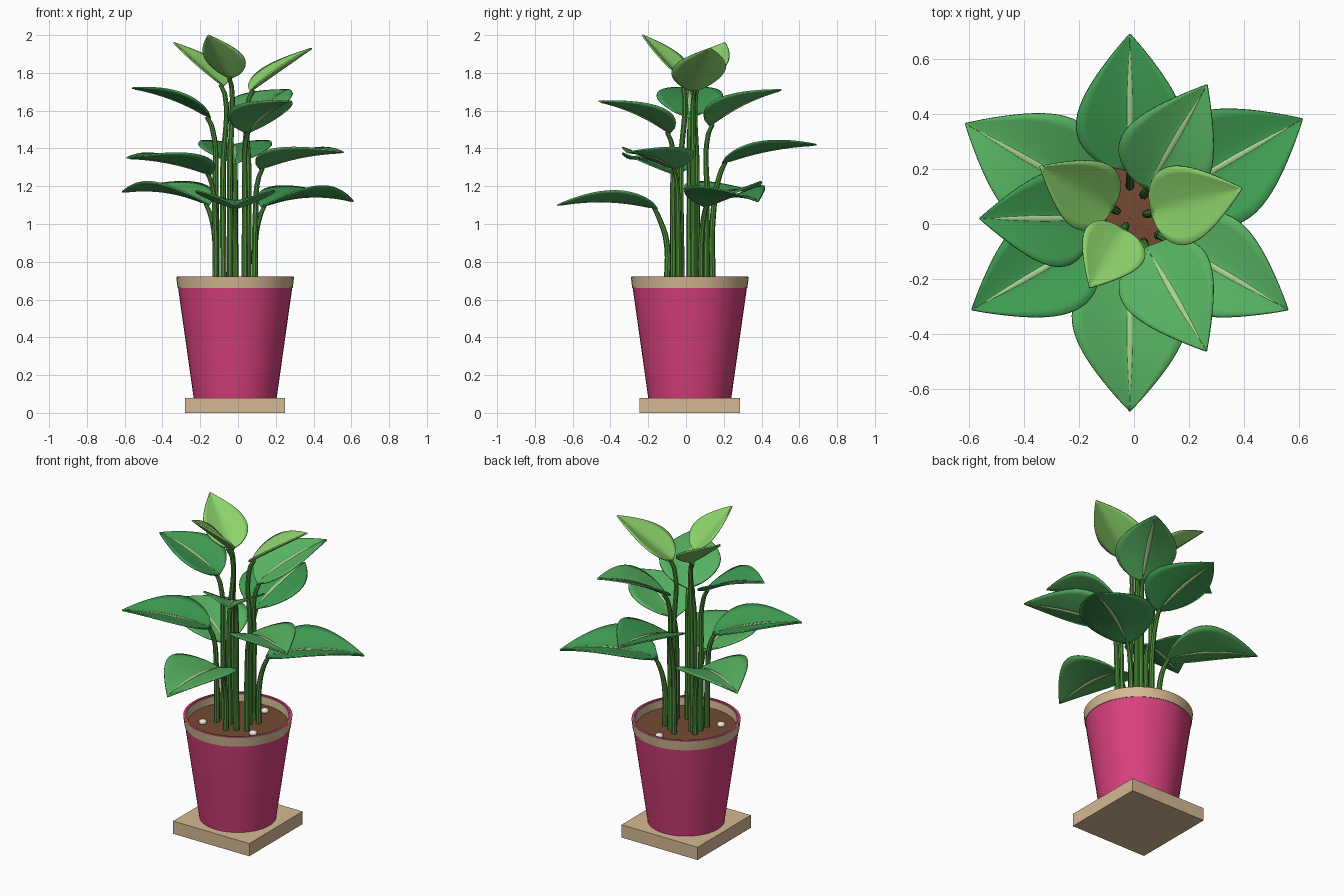
import bpy, math
from mathutils import Vector

if "Cube" in bpy.data.objects:
    bpy.data.objects.remove(bpy.data.objects["Cube"])

CX, CY = -0.015, 0.02          # plant axis


def material(name, r, g, b):
    m = bpy.data.materials.new(name)
    m.diffuse_color = (*[(c / 255) ** 2.2 for c in (r, g, b)], 1)
    m.use_nodes = True
    m.node_tree.nodes["Principled BSDF"].inputs["Base Color"].default_value = m.diffuse_color
    return m


PINK = material("pink", 214, 66, 124)
WOOD = material("beige", 212, 184, 146)
SOIL = material("soil", 116, 76, 54)
STONE = material("stone", 232, 228, 218)
STEM = material("stem", 76, 138, 58)
VEIN = material("vein", 168, 210, 142)
DARK = material("dark_leaf", 66, 156, 84)
MID = material("mid_leaf", 88, 178, 98)
LIME = material("young_leaf", 140, 212, 108)


def smooth(ob, angle=40):
    bpy.ops.object.select_all(action='DESELECT')
    ob.select_set(True)
    bpy.context.view_layer.objects.active = ob
    bpy.ops.object.shade_smooth_by_angle(angle=math.radians(angle))


def mesh_object(name, verts, faces, mat):
    me = bpy.data.meshes.new(name)
    me.from_pydata(verts, [], faces)
    me.materials.append(mat)
    ob = bpy.data.objects.new(name, me)
    bpy.context.collection.objects.link(ob)
    return ob


def lathe(name, profile, mat, closed=False, n=40):
    """Spin (radius, z) points around the plant axis."""
    verts = [(CX + r * math.cos(2 * math.pi * i / n), CY + r * math.sin(2 * math.pi * i / n), z)
             for r, z in profile for i in range(n)]
    k = len(profile)
    faces = [(j * n + i, j * n + (i + 1) % n, (j + 1) % k * n + (i + 1) % n, (j + 1) % k * n + i)
             for j in range(k if closed else k - 1) for i in range(n)]
    if not closed:
        faces.append(tuple(reversed(range(n))))
    smooth(mesh_object(name, verts, faces, mat))


def polar(az, r, z):
    a = math.radians(az)
    return Vector((CX + r * math.cos(a), CY + r * math.sin(a), z))


def blade(name, az, base, tip, bulge, half, mat, t0=0.0, t1=1.0, thick=0.008, vein=0):
    """Cupped, pointed leaf strip following an arched midrib."""
    side = Vector((-math.sin(math.radians(az)), math.cos(math.radians(az)), 0))
    axis = (polar(az, *tip) - polar(az, *base)).normalized()
    up = axis.cross(side)
    rows, cols = 20, 3 if vein else 11
    verts = []
    for i in range(rows + 1):
        s = i / rows
        t = t0 + (t1 - t0) * s
        mid = polar(az, *base).lerp(polar(az, *tip), t) + up * bulge * 4 * t * (1 - t)
        w = half * max(math.sin(math.pi * t ** 0.68), 0.004) ** 0.92
        if vein:
            w = vein * max(math.sin(math.pi * s ** 0.8), 0.03)
        for j in range(cols):
            u = 2 * j / (cols - 1) - 1
            lift = 0.28 * w * abs(u) ** 1.2
            verts.append(mid + side * w * u + up * lift)
    faces = [(i * cols + j, (i + 1) * cols + j, (i + 1) * cols + j + 1, i * cols + j + 1)
             for i in range(rows) for j in range(cols - 1)]
    ob = mesh_object(name, verts, faces, mat)
    sol = ob.modifiers.new("thickness", 'SOLIDIFY')
    sol.thickness, sol.offset = thick, 0
    smooth(ob)


def stem(name, points):
    cu = bpy.data.curves.new(name, 'CURVE')
    cu.dimensions = '3D'
    cu.bevel_depth, cu.bevel_resolution, cu.resolution_u = 0.016, 2, 6
    cu.use_fill_caps = True
    sp = cu.splines.new('BEZIER')
    sp.bezier_points.add(len(points) - 1)
    for i, (bp, p) in enumerate(zip(sp.bezier_points, points)):
        bp.co = p
        bp.handle_left_type = bp.handle_right_type = 'AUTO'
        bp.radius = 1.1 - 0.4 * i / (len(points) - 1)
    cu.materials.append(STEM)
    ob = bpy.data.objects.new(name, cu)
    bpy.context.collection.objects.link(ob)
    bpy.ops.object.select_all(action='DESELECT')
    ob.select_set(True)
    bpy.context.view_layer.objects.active = ob
    bpy.ops.object.convert(target='MESH')
    smooth(bpy.context.object)


# square base tile
bpy.ops.mesh.primitive_cube_add(size=1, location=(CX, CY, 0.04))
tile = bpy.context.object
tile.name = "base_tile"
tile.scale = (0.53, 0.53, 0.08)
tile.data.materials.append(WOOD)

# pot, rim band, inner liner, soil
lathe("pot", [(0.22, 0.08), (0.302, 0.66), (0.309, 0.722), (0.296, 0.722), (0.294, 0.65)], PINK)
lathe("rim_band", [(0.298, 0.66), (0.305, 0.66), (0.312, 0.72), (0.305, 0.72)], WOOD, True)
lathe("inner_liner", [(0.297, 0.65), (0.297, 0.716), (0.291, 0.716), (0.286, 0.65)], WOOD, True)
lathe("soil", [(0.29, 0.64), (0.29, 0.668), (0.15, 0.672), (0.001, 0.674)], SOIL)

# pebbles
for i, (az, r) in enumerate([(217, 0.2), (334, 0.18), (78, 0.21)]):
    bpy.ops.mesh.primitive_uv_sphere_add(segments=14, ring_count=8, radius=0.024,
                                         location=polar(az, r, 0.678))
    p = bpy.context.object
    p.name = f"pebble_{i + 1}"
    p.scale.z = 0.7
    p.data.materials.append(STONE)
    smooth(p)

# leaves: azimuth, stem foot radius, base (r, z), tip (r, z), arch, half width, colour
LEAVES = [
    (30, .12, .16, 1.09, .724, 1.12, .04, .215, DARK),
    (150, .12, .16, 1.10, .690, 1.17, .035, .21, MID),
    (270, .12, .17, 1.08, .700, 1.10, .03, .21, MID),
    (90, .12, .17, 1.32, .670, 1.42, .02, .195, DARK),
    (210, .12, .15, 1.26, .663, 1.35, .02, .19, DARK),
    (330, .12, .15, 1.29, .663, 1.38, .02, .19, MID),
    (60, .10, .12, 1.52, .560, 1.71, .022, .175, MID),
    (180, .10, .13, 1.56, .545, 1.72, .022, .175, DARK),
    (300, .10, .12, 1.48, .556, 1.65, .022, .175, MID),
    (15, .07, .08, 1.70, .420, 1.93, .0, .145, LIME),
    (150, .07, .07, 1.73, .376, 1.96, .0, .13, LIME),
    (240, .05, .045, 1.77, .289, 2.0, .0, .12, LIME),
]
for i, (az, r0, rb, zb, rt, zt, arch, half, mat) in enumerate(LEAVES, 1):
    base, tip = (rb, zb), (rt, zt)
    blade(f"leaf_{i}", az, base, tip, arch, half, mat)
    if mat is not LIME:
        blade(f"leaf_vein_{i}", az, base, tip, arch, half, VEIN, 0.08, 0.97, 0.013, 0.011)
    stem(f"stem_{i}", [polar(az, r0, 0.66), polar(az, r0 + 0.004, 0.66 + (zb - 0.66) * 0.6),
                       polar(az, rb - 0.008, zb - 0.05), polar(az, rb + 0.02, zb + 0.008)])
